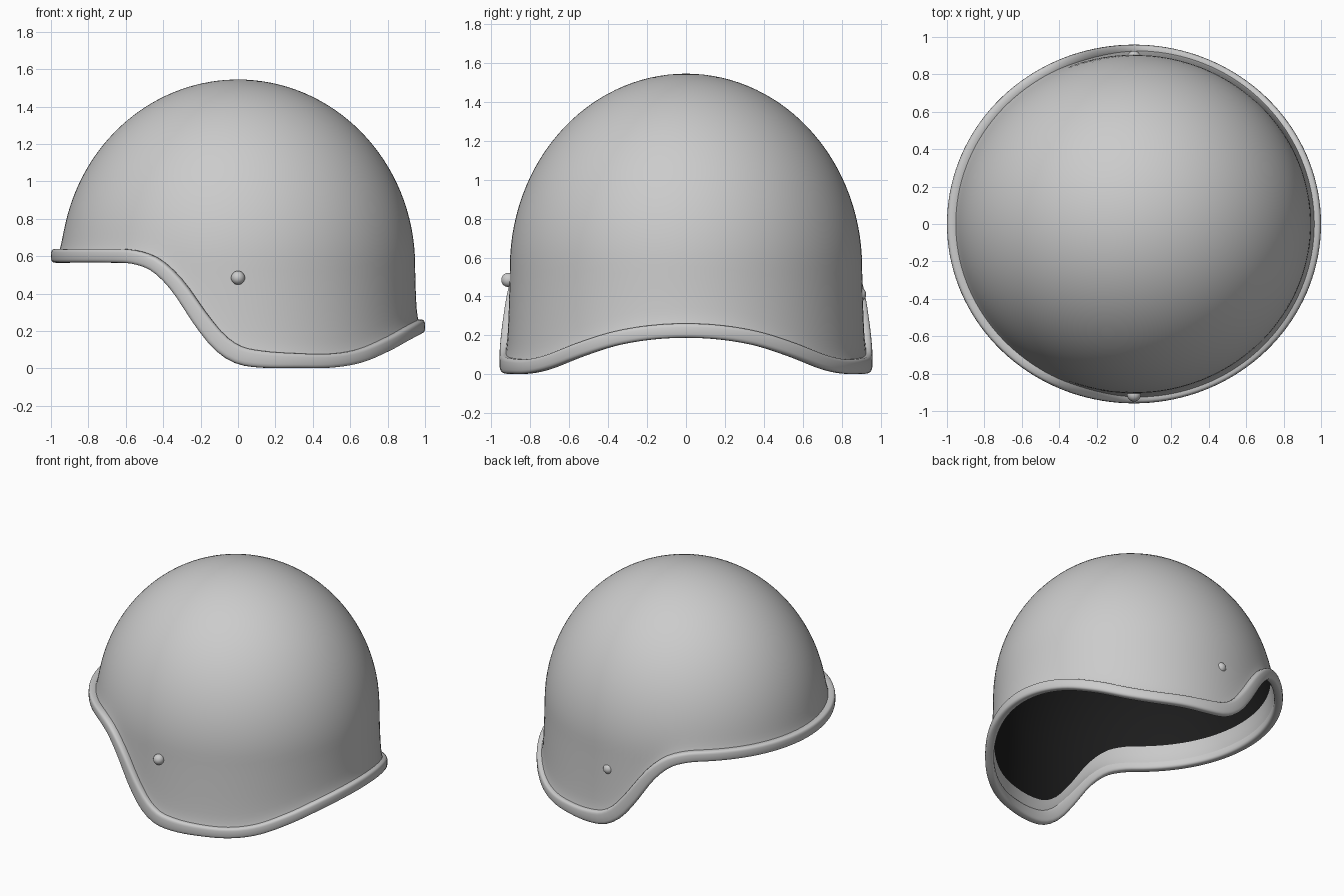
import bpy, bmesh, math
from mathutils import Vector

if "Cube" in bpy.data.objects:
    bpy.data.objects.remove(bpy.data.objects["Cube"])

N = 144               # steps around
TOP = 1.545           # crown height
A, B = 0.971, 0.93    # rim centre ellipse

# Height of the rim along x (visor side is high, ears low, nape slightly raised)
EDGE = [(-1, .602), (-.65, .602), (-.55, .595), (-.45, .56), (-.37, .495), (-.3, .412),
        (-.2, .265), (-.1, .142), (0, .074), (.12, .05), (.3, .042), (.5, .042), (.65, .068),
        (.8, .132), (.9, .187), (1, .24)]


def slope(k):
    a, b = EDGE[max(k - 1, 0)], EDGE[min(k + 1, len(EDGE) - 1)]
    return (b[1] - a[1]) / (b[0] - a[0])


def edge_z(x):
    """Smooth Hermite interpolation of the rim height."""
    x = max(-1, min(1, x))
    k = 0
    while k < len(EDGE) - 2 and x > EDGE[k + 1][0]:
        k += 1
    (x0, z0), (x1, z1) = EDGE[k], EDGE[k + 1]
    h = x1 - x0
    t = (x - x0) / h
    return ((2*t**3 - 3*t**2 + 1) * z0 + (t**3 - 2*t**2 + t) * h * slope(k)
            + (3*t**2 - 2*t**3) * z1 + (t**3 - t**2) * h * slope(k + 1))


def rim_point(th):
    x = A * math.cos(th)
    return Vector((x, B * math.sin(th), edge_z(x)))


def finish(bm, name):
    me = bpy.data.meshes.new(name)
    bm.to_mesh(me)
    bm.free()
    for p in me.polygons:
        p.use_smooth = True
    ob = bpy.data.objects.new(name, me)
    bpy.context.collection.objects.link(ob)
    return ob


def dome(name, inset, flare, inside=False, lip=0.12, lip_rows=4, rows=36):
    """Dome surface whose lower edge follows the rim; the inside gets a dark upper part."""
    bm = bmesh.new()
    top = TOP - inset
    z_mid = 0.55
    grid = []
    for i in range(N):
        th = 2 * math.pi * i / N
        ze = edge_z(A * math.cos(th))
        col = []
        for j in range(lip_rows + rows):
            if j < lip_rows:
                z = ze + lip * j / lip_rows
            else:
                z = ze + lip + (top - ze - lip) * math.sin((j - lip_rows) / rows * math.pi / 2)
            if z > z_mid:
                f, extra = math.sqrt(max(0, 1 - ((z - z_mid) / (top - z_mid))**2)), 0
            else:
                f, extra = 1, 0.04 * (z_mid - z)**1.3
            extra += flare * math.exp(-(z - ze) / 0.045)
            col.append(bm.verts.new((((0.947 - inset) * f + extra) * math.cos(th),
                                     ((0.905 - inset) * f + extra) * math.sin(th), z)))
        grid.append(col)
    pole = bm.verts.new((0, 0, top))
    for i in range(N):
        a, b = grid[i], grid[(i + 1) % N]
        for j in range(lip_rows + rows - 1):
            f = bm.faces.new((a[j], b[j], b[j + 1], a[j + 1]))
            f.material_index = int(inside and j >= lip_rows)
        bm.faces.new((a[-1], b[-1], pole)).material_index = int(inside)
    if inside:
        bmesh.ops.reverse_faces(bm, faces=bm.faces)
    return finish(bm, name)


# Outer shell, and inner wall with a plain lip below a dark lining
dome("helmet_shell", 0, 0.02)
inner = dome("inner_lining", 0.015, 0.016, inside=True)
for name, v in (("plain_lip", 0.8), ("dark_lining", 0.012)):
    mat = bpy.data.materials.new(name)
    mat.diffuse_color = (v, v, v * 1.02, 1)
    mat.use_nodes = True
    mat.node_tree.nodes["Principled BSDF"].inputs["Base Color"].default_value = mat.diffuse_color
    inner.data.materials.append(mat)

# Rim trim: rounded section swept along the lower edge
bm = bmesh.new()
S = 20
rings = []
for i in range(N):
    th = 2 * math.pi * i / N
    p = rim_point(th)
    tan = (rim_point(th + .01) - rim_point(th - .01)).normalized()
    out = Vector((math.cos(th) / A, math.sin(th) / B, 0)).normalized()
    up = out.cross(tan).normalized()
    half = 0.037 + 0.011 * math.exp(-((p.x + 0.03) / 0.28)**2)
    ring = []
    for s in range(S):
        c, d = math.cos(2 * math.pi * s / S), math.sin(2 * math.pi * s / S)
        u = math.copysign(abs(c)**0.6, c) * 0.029
        v = math.copysign(abs(d)**0.6, d) * half
        ring.append(bm.verts.new(p + out * u + up * v))
    rings.append(ring)
for i in range(N):
    a, b = rings[i], rings[(i + 1) % N]
    for s in range(S):
        t = (s + 1) % S
        bm.faces.new((a[s], b[s], b[t], a[t]))
bmesh.ops.recalc_face_normals(bm, faces=bm.faces)
finish(bm, "rim_trim")

# Strap rivets, one on each side, cut off where they enter the shell
for name, y, z in (("rivet_front", -0.912, 0.485), ("rivet_back", 0.889, 0.41)):
    bm = bmesh.new()
    bmesh.ops.create_uvsphere(bm, u_segments=24, v_segments=14, radius=0.037)
    side = math.copysign(1, y)
    bmesh.ops.bisect_plane(bm, geom=bm.verts[:] + bm.edges[:] + bm.faces[:],
                           plane_co=(0, side * (0.897 - abs(y)), 0),
                           plane_no=(0, -side, 0), clear_outer=True)
    finish(bm, name).location = (0, y, z)
